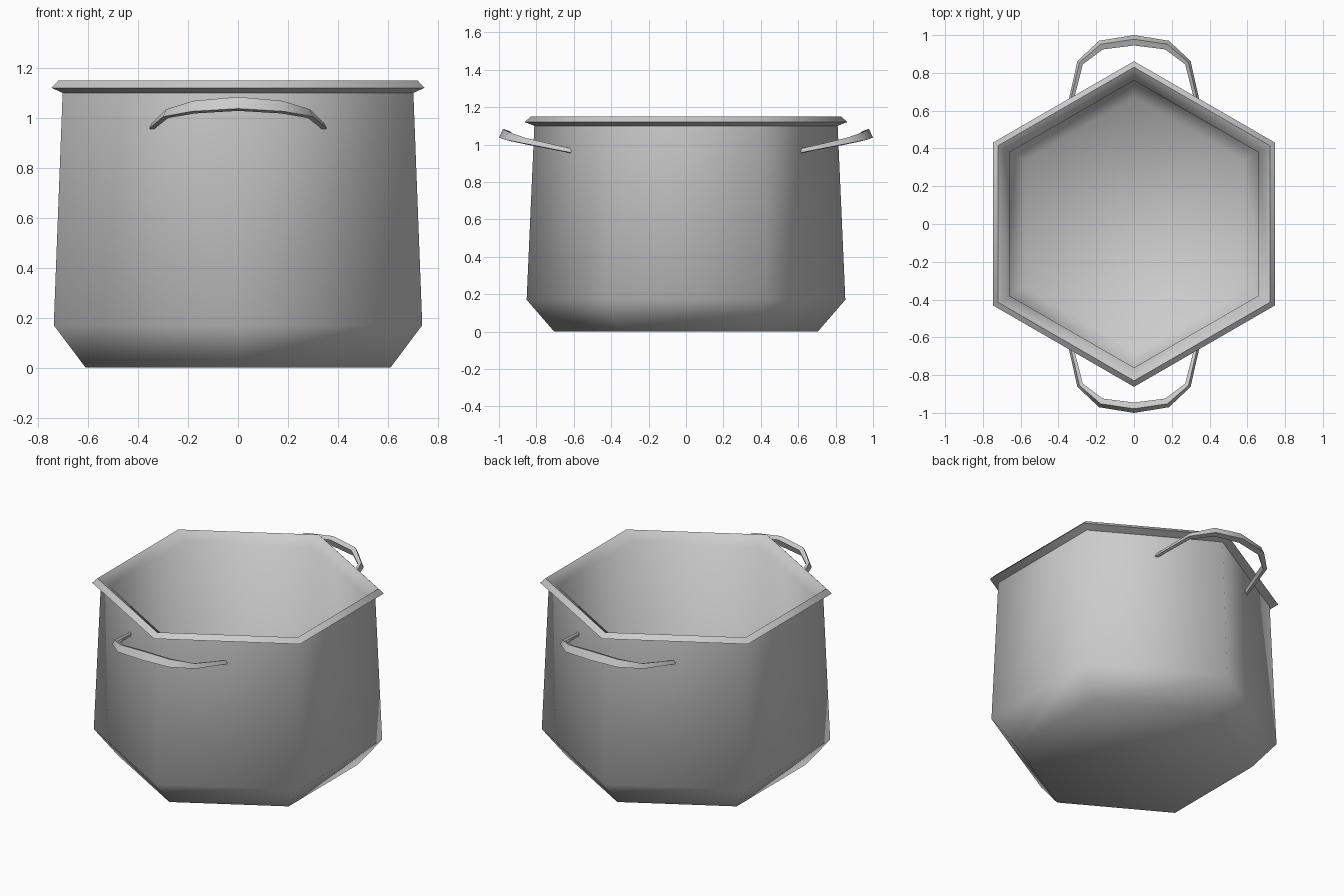
import bpy, bmesh, math
from mathutils import Vector

if "Cube" in bpy.data.objects:
    bpy.data.objects.remove(bpy.data.objects["Cube"])


def finish(name, bm):
    bmesh.ops.recalc_face_normals(bm, faces=bm.faces)
    mesh = bpy.data.meshes.new(name)
    bm.to_mesh(mesh)
    bm.free()
    obj = bpy.data.objects.new(name, mesh)
    bpy.context.collection.objects.link(obj)
    return obj


def loft(bm, rings, closed_ends=True):
    """Skin a list of vertex rings and cap both ends."""
    n = len(rings[0])
    for a, b in zip(rings, rings[1:]):
        for i in range(n):
            j = (i + 1) % n
            bm.faces.new((a[i], a[j], b[j], b[i]))
    if closed_ends:
        bm.faces.new(rings[0])
        bm.faces.new(rings[-1])
    for f in bm.faces:
        f.smooth = True


# Pot body: six-sided lathe, (corner radius, height, sharp ring)
profile = [
    (0.705, 0.0, False), (0.852, 0.17, False), (0.811, 1.10, True),
    (0.862, 1.12, True), (0.83, 1.15, True), (0.76, 1.10, False),
    (0.80, 0.19, False), (0.67, 0.04, False),
]
bm = bmesh.new()
rings = []
for r, z, _ in profile:
    rings.append([bm.verts.new((r * math.cos(a), r * math.sin(a), z))
                  for a in (math.radians(90 + 60 * k) for k in range(6))])
loft(bm, rings)
for ring, (_, _, sharp) in zip(rings, profile):
    if sharp:
        for i in range(6):
            bm.edges.get((ring[i], ring[(i + 1) % 6])).smooth = False
finish("pot_body", bm)

# Handles: tilted flat bar swept around an arch, tapering to the ends
# station: outer lower corner, outward direction, scale
half = [
    ((0.355, 0.615, 0.957), (0.97, 0.22), 0.45),
    ((0.30, 0.862, 1.005), (0.85, 0.5), 0.62),
    ((0.185, 0.97, 1.026), (0.4, 0.92), 0.9),
    ((0.0, 1.0, 1.037), (0.0, 1.0), 1.0),
]
stations = half + [((-p[0], p[1], p[2]), (-d[0], d[1]), s)
                   for p, d, s in reversed(half[:-1])]
section = [(0, 0), (-0.022, 0.047), (-0.055, 0.035), (-0.038, -0.009)]


def handle(name, side):
    bm = bmesh.new()
    rings = []
    for p, d, s in stations:
        ring = []
        for out, up in section:
            v = Vector(p) + s * Vector((d[0] * out, d[1] * out, up))
            ring.append(bm.verts.new((v.x, v.y * side, v.z)))
        rings.append(ring)
    loft(bm, rings)
    # keep the corners of the bar crisp
    for a, b in zip(rings, rings[1:]):
        for u, v in zip(a, b):
            bm.edges.get((u, v)).smooth = False
    for ring in (rings[0], rings[-1]):
        for i in range(4):
            bm.edges.get((ring[i], ring[(i + 1) % 4])).smooth = False
    finish(name, bm)


handle("front_handle", -1)
handle("back_handle", 1)
